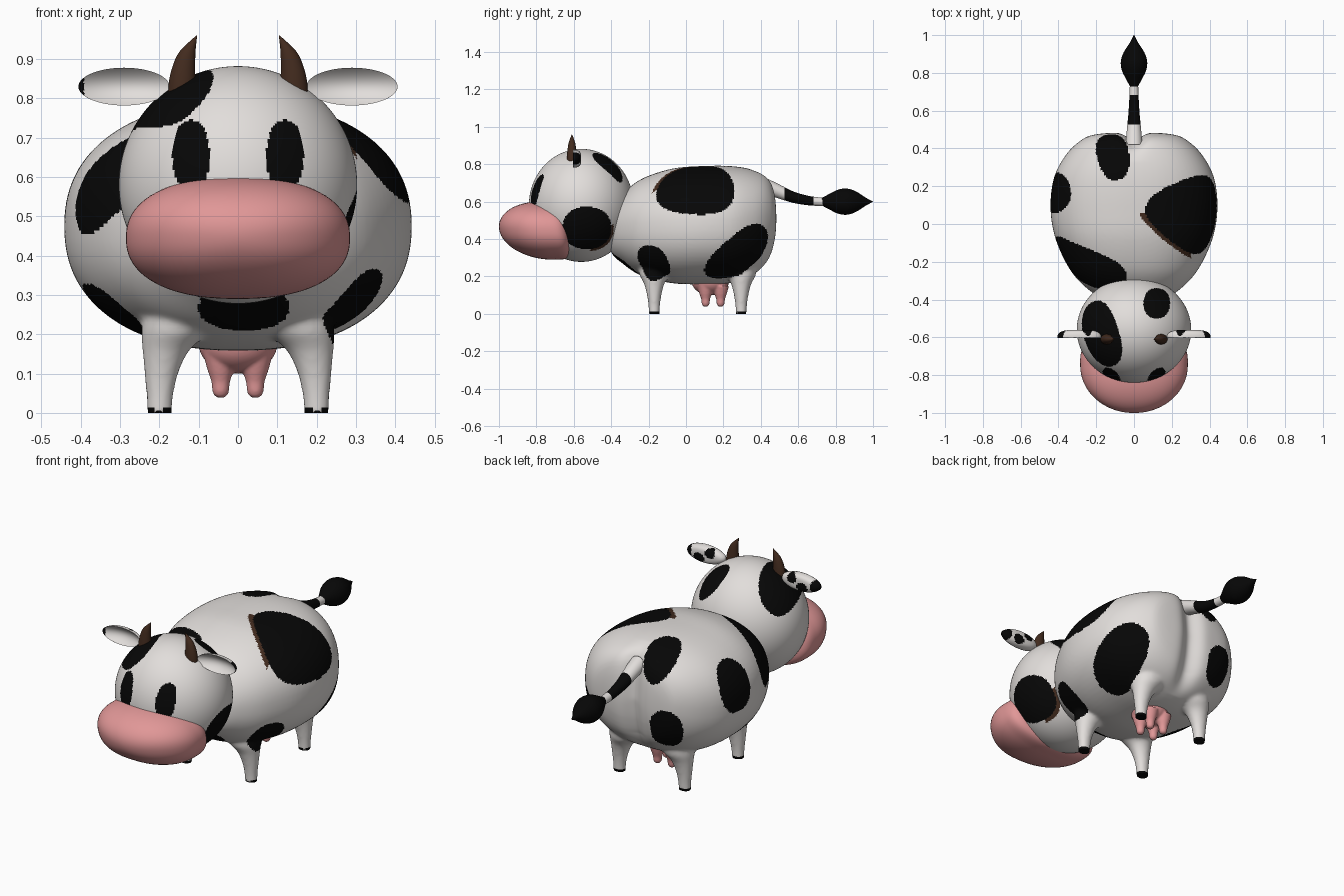
import bpy, bmesh, math
from mathutils import Vector

cube = bpy.data.objects.get("Cube")
if cube:
    bpy.data.objects.remove(cube)


def material(name, rgb):
    m = bpy.data.materials.new(name)
    m.use_nodes = True
    m.diffuse_color = (*rgb, 1)
    bsdf = next(n for n in m.node_tree.nodes if n.type == 'BSDF_PRINCIPLED')
    bsdf.inputs["Base Color"].default_value = (*rgb, 1)
    bsdf.inputs["Roughness"].default_value = 0.7
    return m


WHITE = material("hide white", (0.76, 0.73, 0.71))
BLACK = material("patch black", (0.002, 0.002, 0.002))
BROWN = material("horn brown", (0.055, 0.024, 0.013))
PINK = material("skin pink", (0.75, 0.31, 0.31))
HIDE = [WHITE, BLACK, BROWN]


def finish(name, bm, mats):
    bmesh.ops.recalc_face_normals(bm, faces=bm.faces)
    me = bpy.data.meshes.new(name)
    bm.to_mesh(me)
    bm.free()
    ob = bpy.data.objects.new(name, me)
    bpy.context.collection.objects.link(ob)
    for m in mats:
        me.materials.append(m)
    me.shade_smooth()
    return ob


def spline(pts, n):
    """Catmull-Rom interpolation of equal-length tuples."""
    out = []
    for i in range(len(pts) - 1):
        a, b, c, d = (pts[min(max(k, 0), len(pts) - 1)] for k in range(i - 1, i + 3))
        for j in range(n):
            t = j / n
            out.append([0.5 * (2 * q + (r - p) * t + (2 * p - 5 * q + 4 * r - s) * t * t
                               + (3 * q - p - 3 * r + s) * t ** 3)
                        for p, q, r, s in zip(a, b, c, d)])
    return out + [list(pts[-1])]


def loft(bm, stations, axis, segs=32, n=5, square=2):
    """Skin (super)elliptical rings (x, y, z, r1, r2) stacked along y or z."""
    rings = []
    for x, y, z, r1, r2 in spline(stations, n):
        ring = []
        for k in range(segs):
            a = 2 * math.pi * k / segs
            c, s = (math.copysign(abs(t) ** (2 / square), t) for t in (math.cos(a), math.sin(a)))
            p, q = max(r1, 0.0005) * c, max(r2, 0.0005) * s
            ring.append(bm.verts.new((x + p, y, z + q) if axis == 'y' else (x + p, y + q, z)))
        rings.append(ring)
    for r, s in zip(rings, rings[1:]):
        for k in range(segs):
            j = (k + 1) % segs
            bm.faces.new((r[k], r[j], s[j], s[k]))
    bm.faces.new(rings[0])
    bm.faces.new(rings[-1])


def ball(bm, shape, u=48, v=32):
    """Unit sphere reshaped by a function of its coordinates."""
    made = bmesh.ops.create_uvsphere(bm, u_segments=u, v_segments=v, radius=1)
    for vert in made["verts"]:
        vert.co = shape(vert.co.copy())


def fuse(ob, voxel, rounds):
    """Merge overlapping volumes into one smooth skin."""
    r = ob.modifiers.new("fuse", 'REMESH')
    r.mode = 'VOXEL'
    r.voxel_size = voxel
    s = ob.modifiers.new("soften", 'SMOOTH')
    s.factor = 0.5
    s.iterations = rounds
    dg = bpy.context.evaluated_depsgraph_get()
    me = bpy.data.meshes.new_from_object(ob.evaluated_get(dg))
    mats = list(ob.data.materials)
    ob.modifiers.clear()
    ob.data = me
    me.materials.clear()
    for m in mats:
        me.materials.append(m)
    me.polygons.foreach_set("material_index", [0] * len(me.polygons))
    me.shade_smooth()


def spot(c, n, ru, rv, tilt=0, edge=None, taper=0):
    """Patch at c facing n; edge is the side with a brown rim, taper narrows the top."""
    n = Vector(n).normalized()
    u = Vector((0, 0, 1)).cross(n)
    u = u.normalized() if u.length > 0.01 else Vector((1, 0, 0))
    v = n.cross(u)
    a = math.radians(tilt)
    return (Vector(c), n, (u * math.cos(a) + v * math.sin(a)) / ru,
            (v * math.cos(a) - u * math.sin(a)) / rv, edge, taper)


def paint(ob, spots):
    for f in ob.data.polygons:
        for c, n, u, v, edge, taper in spots:
            d = f.center - c
            if d.dot(n) < -0.18 or f.normal.dot(n) < -0.1:
                continue
            p, q = d.dot(u), d.dot(v)
            p /= max(1 - taper * q, 0.1)
            r = (abs(p) ** 2.25 + abs(q) ** 2.25) ** (1 / 2.25)
            if r < 1:
                f.material_index = 1
            elif edge and r < 1.1 and p * edge[0] + q * edge[1] > 0.75:
                f.material_index = 2


# Body and legs fused into one skin
bm = bmesh.new()
profile = [(-.43, .45, .45, 0), (-.40, .33, .56, .15), (-.34, .27, .64, .25), (-.24, .205, .72, .34),
           (-.08, .165, .775, .415), (.08, .158, .79, .442), (.24, .165, .79, .425),
           (.36, .205, .77, .365), (.44, .28, .73, .285), (.475, .38, .65, .2), (.49, .5, .5, 0)]
loft(bm, [(0, y, (lo + hi) / 2, w, (hi - lo) / 2) for y, lo, hi, w in profile], 'y', 72, 6, 2.25)
for side in (-1, 1):
    for y in (-.17, .295):
        loft(bm, [(side * x, y, z, r, r * .9) for x, z, r in
                  ((.2, -.006, .032), (.199, .04, .034), (.195, .1, .043),
                   (.183, .16, .06), (.158, .21, .088), (.15, .26, .09))], 'z')
body = finish("body", bm, HIDE)
fuse(body, 0.009, 8)
for vert in body.data.vertices:
    p = vert.co
    # Groove down the rump
    rear = min(max((p.y - .33) / .12, 0), 1)
    p.y -= .042 * rear * math.exp(-(p.x / .055) ** 2)
    if p.z < .006:
        p.z = 0
paint(body, [
    spot((.27, .06, .68), (.75, 0, .65), .195, .22, -8, (-.9, .5), .35),
    spot((.31, -.18, .265), (.8, -.3, -.45), .09, .11),
    spot((.36, .29, .31), (.85, .3, -.3), .2, .122, 45),
    spot((-.42, .165, .575), (-1, .1, .15), .108, .135),
    spot((-.2, .46, .39), (-.4, .9, 0), .088, .11),
    spot((-.11, .36, .72), (-.1, .45, .85), .085, .145),
    spot((-.26, -.21, .615), (-.7, -.45, .55), .23, .125, 38),
    spot((-.35, -.05, .23), (-.75, -.2, -.6), .13, .1),
    spot((.015, -.36, .268), (0, -1, 0), .115, .058)])
for f in body.data.polygons:
    if f.center.z < .008:
        f.material_index = 1

# Head with eyes and patches
bm = bmesh.new()
ball(bm, lambda p: Vector((.303 * p.x, -.56 + .28 * p.y, .58 + .302 * p.z)), 256, 150)
head = finish("head", bm, HIDE)
paint(head, [spot((s * .12, -.8, .655), (0, -1, 0), .047, .09) for s in (-1, 1)] + [
    spot((.28, -.53, .46), (1, 0, 0), .13, .113, 0, (.8, -.6)),
    spot((.12, -.42, .8), (0, 0, 1), .07, .08),
    spot((-.175, -.58, .8), (-.25, 0, 1), .18, .108, 20)])


# Muzzle: rounded in front, blunt where it meets the head
def muzzle_shape(p):
    flat = math.hypot(p.x, p.z)
    k = flat / max((abs(p.x) ** 2.3 + abs(p.z) ** 2.3) ** (1 / 2.3), 1e-6)
    if p.y > 0:
        k *= max(1 - p.y ** 4, 0) ** .25 / max(flat, 1e-6)
    depth = .25 if p.y < 0 else .13
    return Vector((.285 * p.x * k, -.748 + depth * p.y - .035 * p.z, .445 + .155 * p.z * k))


bm = bmesh.new()
ball(bm, muzzle_shape, 72, 48)
finish("muzzle", bm, [PINK])


# Horns and dished ears
def ear_shape(p):
    r2 = min(p.x ** 2 + p.z ** 2, 1)
    y = .032 * (1 - r2) if p.y < 0 else .042 * (1 - r2 ** 2) ** .4
    return Vector((side * .29 + .116 * p.x, -.603 + y, .83 + .048 * p.z))


for side, word in ((1, "left"), (-1, "right")):
    bm = bmesh.new()
    loft(bm, [(side * x, -.61, z, r, r * .8) for x, z, r in
              ((.142, .80, .036), (.142, .84, .034), (.138, .88, .029),
               (.128, .92, .02), (.105, .96, .001))], 'z')
    finish(word + "_horn", bm, [BROWN])
    bm = bmesh.new()
    ball(bm, ear_shape, 64, 48)
    ear = finish(word + "_ear", bm, HIDE)
    paint(ear, [spot((side * x, -.56, z), (0, 1, 0), a, b) for x, z, a, b in
                ((.385, .83, .024, .034), (.315, .815, .032, .026), (.25, .85, .028, .024))])
    if side < 0:
        for f in ear.data.polygons:
            if f.center.x < -.392:
                f.material_index = 1

# Udder and teats
bm = bmesh.new()
ball(bm, lambda p: Vector((.1 * p.x, .13 + .1 * p.y, .175 + .075 * p.z)))
for x in (-.044, .044):
    for y in (.105, .185):
        loft(bm, [(x, y, z, r, r) for z, r in
                  ((.15, .045), (.11, .034), (.08, .024), (.055, .021), (.042, .014), (.037, 0))], 'z', 20)
fuse(finish("udder", bm, [PINK]), .005, 4)

# Tail with a dark band, and its tuft
bm = bmesh.new()
loft(bm, [(0, y, z, r, r) for y, z, r in
          ((.42, .685, .044), (.46, .67, .041), (.52, .645, .036), (.58, .622, .03),
           (.66, .605, .025), (.74, .598, .022))], 'y', 32, 8)
tail = finish("tail", bm, HIDE)
for f in tail.data.polygons:
    if .53 < f.center.y < .685:
        f.material_index = 1
bm = bmesh.new()
loft(bm, [(0, y, .6, r, r) for y, r in
          ((.725, .02), (.76, .038), (.81, .063), (.86, .07), (.91, .054), (.96, .022), (1, .001))], 'y')
finish("tail_tuft", bm, [BLACK])
